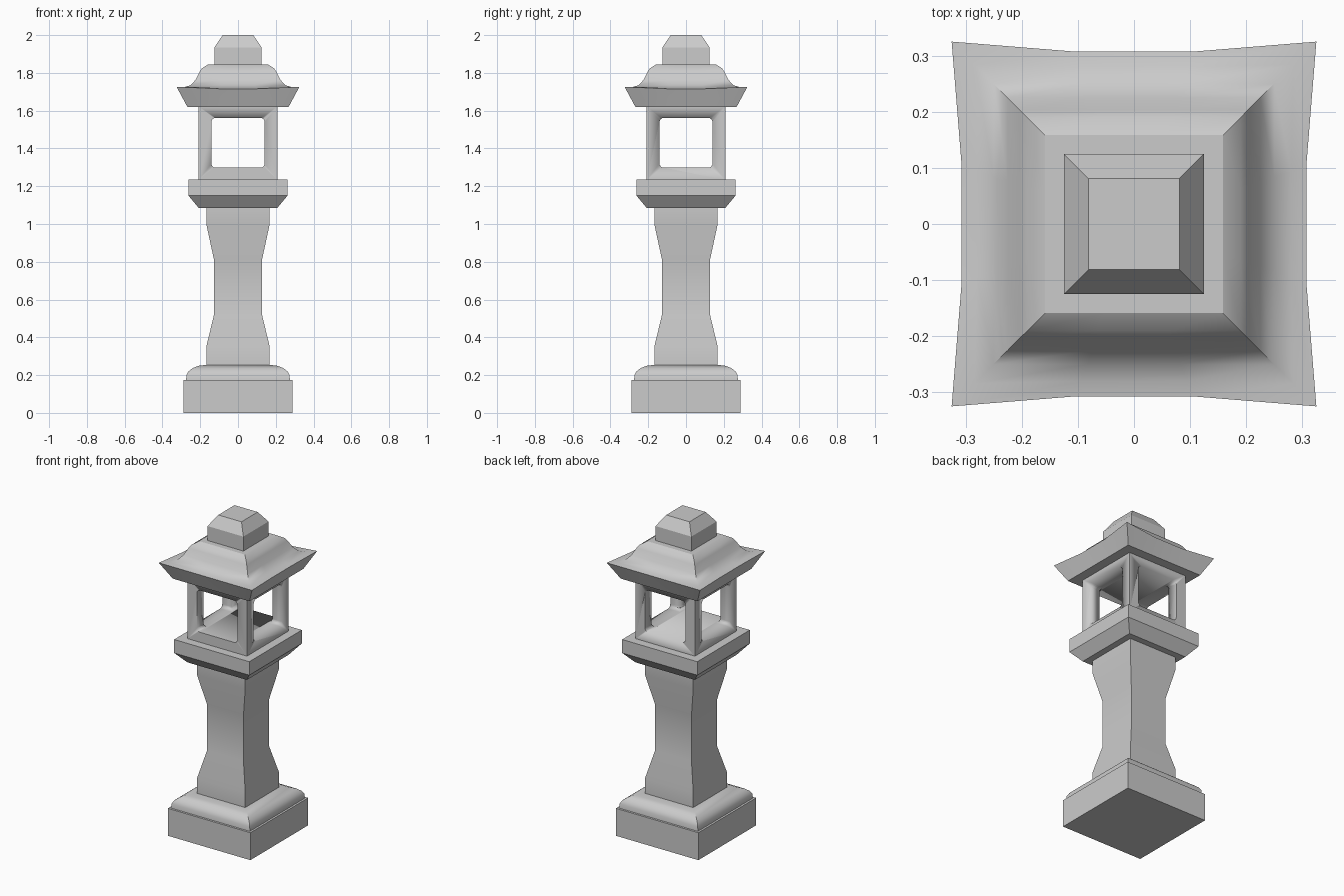
import bpy, bmesh, math

if "Cube" in bpy.data.objects:
    bpy.data.objects.remove(bpy.data.objects["Cube"])


def finish(name, bm, angle=30):
    bmesh.ops.recalc_face_normals(bm, faces=bm.faces)
    mesh = bpy.data.meshes.new(name)
    bm.to_mesh(mesh)
    bm.free()
    ob = bpy.data.objects.new(name, mesh)
    bpy.context.collection.objects.link(ob)
    bpy.ops.object.select_all(action='DESELECT')
    ob.select_set(True)
    bpy.context.view_layer.objects.active = ob
    bpy.ops.object.shade_smooth_by_angle(angle=math.radians(angle))
    return ob


def square_loft(name, profile, cuts=1):
    """Stack square rings (half width, z, corner flare, corner lift)."""
    bm = bmesh.new()
    rings = []
    for half, z, *extra in profile:
        flare, lift = extra or (0, 0)
        ring = []
        for side in range(4):
            c, s = round(math.cos(side * math.pi / 2)), round(math.sin(side * math.pi / 2))
            for i in range(cuts):
                t = -1 + 2 * i / cuts
                corner = i == 0
                h = half + flare * corner
                x, y = h, h * t
                ring.append(bm.verts.new((x * c - y * s, x * s + y * c, z + lift * corner)))
        rings.append(ring)
    n = len(rings[0])
    for a, b in zip(rings, rings[1:]):
        for i in range(n):
            j = (i + 1) % n
            bm.faces.new((a[i], a[j], b[j], b[i]))
    bm.faces.new(rings[0][::-1])
    bm.faces.new(rings[-1])
    return finish(name, bm)


def window_cutter(name, half, z0, z1, r, along_x):
    """Rounded rectangle tunnel running right through the lantern."""
    bm = bmesh.new()
    outline = []
    corners = [(half - r, z1 - r), (r - half, z1 - r), (r - half, z0 + r), (half - r, z0 + r)]
    for k, (u, z) in enumerate(corners):
        for i in range(5):
            a = (k + i / 4) * math.pi / 2
            outline.append((u + r * math.cos(a), z + r * math.sin(a)))
    ends = [[bm.verts.new((d, u, z) if along_x else (u, d, z)) for u, z in outline]
            for d in (-0.4, 0.4)]
    n = len(outline)
    for i in range(n):
        j = (i + 1) % n
        bm.faces.new((ends[0][i], ends[0][j], ends[1][j], ends[1][i]))
    for e in ends:
        bm.faces.new(e)
    return finish(name, bm)


# Base block and rounded cushion above it
square_loft("base_block", [(0.288, 0), (0.288, 0.173)])
square_loft("base_cushion", [(0.275, 0.17), (0.273, 0.2), (0.262, 0.22),
                             (0.24, 0.237), (0.21, 0.249), (0.17, 0.254)])

# Waisted post
square_loft("post", [(0.168, 0.25), (0.168, 0.35), (0.127, 0.52),
                     (0.127, 0.81), (0.168, 1.0), (0.168, 1.09)])

# Platform with a tapered underside
square_loft("platform", [(0.208, 1.085), (0.262, 1.15), (0.262, 1.235)])

# Light chamber with crossing window tunnels
chamber = square_loft("light_chamber", [(0.208, 1.233), (0.208, 1.622)])
for along_x, gap in ((False, 0), (True, 0.0006)):
    cutter = window_cutter("window_cutter", 0.141 - gap, 1.298 + gap, 1.562 - gap, 0.022, along_x)
    cutter.hide_render = True
    cutter.hide_set(True)
    mod = chamber.modifiers.new("window", 'BOOLEAN')
    mod.operation = 'DIFFERENCE'
    mod.solver = 'EXACT'
    mod.object = cutter

# Roof with flared, slightly lifted corners
square_loft("roof", [(0.268, 1.62), (0.307, 1.716, 0.018, 0.01), (0.28, 1.722, 0.004, 0.003),
                     (0.25, 1.735), (0.225, 1.763), (0.203, 1.806), (0.19, 1.825),
                     (0.159, 1.844)], cuts=3)

# Finial
square_loft("finial", [(0.125, 1.84), (0.125, 1.935), (0.081, 2.0)])
